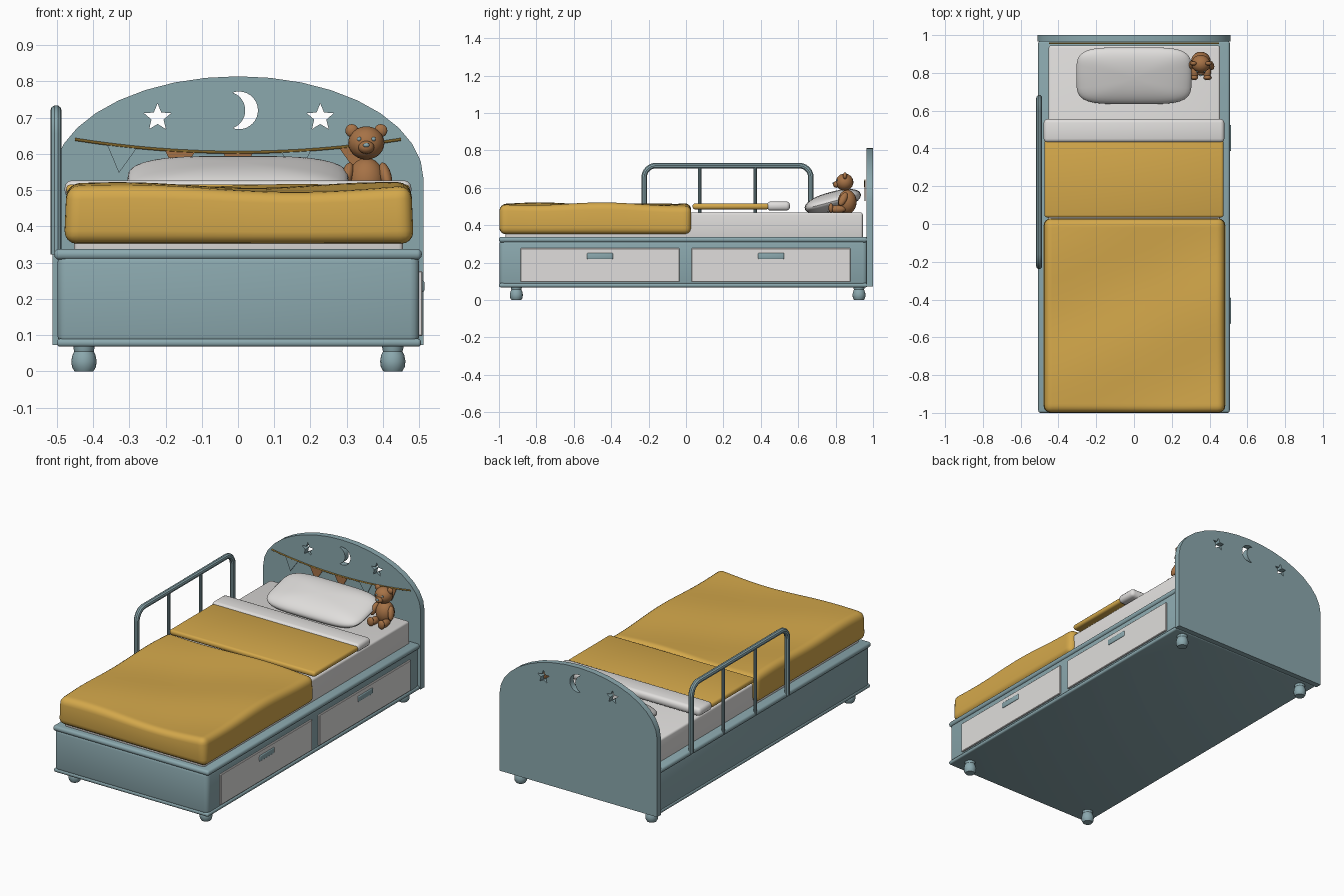
import bpy, bmesh, math
from mathutils import Matrix, Vector

if "Cube" in bpy.data.objects:
    bpy.data.objects.remove(bpy.data.objects["Cube"])

def material(name, rgb):
    m = bpy.data.materials.new(name)
    m.diffuse_color = (*rgb, 1)
    m.use_nodes = True
    m.node_tree.nodes["Principled BSDF"].inputs["Base Color"].default_value = m.diffuse_color
    return m

TEAL = material("dusty teal", (0.258, 0.392, 0.423))
WHITE = material("warm white", (0.745, 0.73, 0.716))
GOLD = material("mustard", (0.658, 0.392, 0.07))
BROWN = material("teddy brown", (0.381, 0.168, 0.061))

def finish(obj, mat, angle=35):
    obj.data.materials.clear()
    obj.data.materials.append(mat)
    bpy.ops.object.select_all(action='DESELECT')
    obj.select_set(True)
    bpy.context.view_layer.objects.active = obj
    if obj.type == 'CURVE':
        bpy.ops.object.convert(target='MESH')
        obj = bpy.context.object
    bpy.ops.object.shade_smooth_by_angle(angle=math.radians(angle))
    return obj

def from_bmesh(name, bm, mat):
    me = bpy.data.meshes.new(name)
    bm.to_mesh(me)
    bm.free()
    obj = bpy.data.objects.new(name, me)
    bpy.context.collection.objects.link(obj)
    return finish(obj, mat)

def box_bmesh(lo, hi, bevel=0.0, segments=3):
    bm = bmesh.new()
    bmesh.ops.create_cube(bm, size=1)
    for v in bm.verts:
        v.co = Vector((lo[i] + (hi[i] - lo[i]) * (v.co[i] + 0.5) for i in range(3)))
    if bevel:
        bmesh.ops.bevel(bm, geom=bm.edges[:], offset=bevel, segments=segments,
                        profile=0.5, affect='EDGES')
    return bm

def box(name, lo, hi, mat, bevel=0.0, segments=3):
    return from_bmesh(name, box_bmesh(lo, hi, bevel, segments), mat)

def ellipsoid(name, loc, size, mat, tilt=0, turn=0):
    bm = bmesh.new()
    bmesh.ops.create_uvsphere(bm, u_segments=20, v_segments=12, radius=1)
    bm.transform(Matrix.Translation(loc) @ Matrix.Rotation(math.radians(turn), 4, 'Y')
                 @ Matrix.Rotation(math.radians(tilt), 4, 'X') @ Matrix.Diagonal((*size, 1)))
    return from_bmesh(name, bm, mat)

def tube(name, points, radius, mat):
    cu = bpy.data.curves.new(name, 'CURVE')
    cu.dimensions = '3D'
    cu.bevel_depth, cu.bevel_resolution, cu.use_fill_caps = radius, 3, True
    sp = cu.splines.new('POLY')
    sp.points.add(len(points) - 1)
    for p, co in zip(sp.points, points):
        p.co = (*co, 1)
    obj = bpy.data.objects.new(name, cu)
    bpy.context.collection.objects.link(obj)
    return finish(obj, mat)

def plate(name, outlines, y, half, mat):
    """Upright plate from x-z outlines; inner outlines become holes."""
    cu = bpy.data.curves.new(name, 'CURVE')
    cu.dimensions, cu.fill_mode, cu.extrude = '2D', 'BOTH', half
    for pts in outlines:
        sp = cu.splines.new('POLY')
        sp.points.add(len(pts) - 1)
        for p, (x, z) in zip(sp.points, pts):
            p.co = (x, z, 0, 1)
        sp.use_cyclic_u = True
    obj = bpy.data.objects.new(name, cu)
    obj.location.y = y
    obj.rotation_euler.x = math.pi / 2
    bpy.context.collection.objects.link(obj)
    return finish(obj, mat, 25)

def arc(cx, cz, rx, rz, a0, a1, n):
    angles = [math.radians(a0 + (a1 - a0) * i / n) for i in range(n + 1)]
    return [(cx + rx * math.cos(a), cz + rz * math.sin(a)) for a in angles]

# Bed base with top and bottom rims
box("base", (-0.498, -0.998, 0.072), (0.5, 0.97, 0.325), TEAL, 0.025)
box("top_rim", (-0.507, -1.0, 0.308), (0.507, 0.97, 0.338), TEAL, 0.013)
box("bottom_rim", (-0.5, -1.0, 0.068), (0.505, 0.97, 0.09), TEAL, 0.009)

# Drawers with handles, on the right side
for i, (y0, y1) in enumerate(((-0.885, -0.035), (0.03, 0.88))):
    box(f"drawer_{i}", (0.48, y0, 0.097), (0.509, y1, 0.277), WHITE, 0.003, 1)
    yc = (y0 + y1) / 2
    box(f"drawer_handle_{i}", (0.5, yc - 0.07, 0.218), (0.514, yc + 0.07, 0.252), TEAL, 0.006)

# Turned feet
for x in (-0.425, 0.427):
    for y in (-0.907, 0.925):
        bm = bmesh.new()
        rings = []
        for r, z in ((0.026, 0), (0.033, 0.012), (0.035, 0.028), (0.032, 0.044),
                     (0.027, 0.055), (0.029, 0.064), (0.031, 0.08)):
            rings.append([bm.verts.new((x + r * math.cos(a), y + r * math.sin(a), z))
                          for a in (k * math.tau / 16 for k in range(16))])
        for a, b in zip(rings, rings[1:]):
            for k in range(16):
                bm.faces.new((a[k], a[(k + 1) % 16], b[(k + 1) % 16], b[k]))
        bm.faces.new(rings[0][::-1])
        bm.faces.new(rings[-1])
        from_bmesh("foot", bm, TEAL)

# Arched headboard with star and moon cut-outs
arch = [(-0.512, 0.072), (0.512, 0.072)] + arc(0, 0.53, 0.512, 0.284, 0, 180, 18)
def star(cx, cz, r):
    return [(cx + q * math.sin(a), cz + q * math.cos(a)) for q, a in
            ((r if k % 2 == 0 else r * 0.45, k * math.pi / 5) for k in range(10))]
moon = arc(0.003, 0.72, 0.052, 0.052, -110, 110, 20) + arc(-0.032, 0.72, 0.052, 0.052, 70, -70, 14)
plate("headboard", [arch, star(-0.222, 0.7, 0.039), star(0.227, 0.7, 0.039), moon], 0.9825, 0.0175, TEAL)

# Bunting: sagging string with pennants
def sag(x):
    return 0.604 + 0.036 * (x / 0.45) ** 2
tube("bunting_string", [(x, 0.957, sag(x)) for x in (0.45 * k / 8 for k in range(-8, 9))], 0.004, GOLD)
for i, mat in enumerate((TEAL, BROWN, BROWN, TEAL, BROWN)):
    x = -0.32 + 0.16 * i
    slope = 0.072 * x / 0.45 ** 2
    plate(f"pennant_{i}", [[(x - 0.042, sag(x - 0.042)), (x + 0.042, sag(x + 0.042)),
                            (x + 0.075 * slope, sag(x) - 0.075)]], 0.957, 0.002, mat)

# Mattress
box("mattress", (-0.452, -0.965, 0.325), (0.455, 0.945, 0.468), WHITE, 0.012)

# Duvet with gentle waves
bm = box_bmesh((-0.48, -0.998, 0.352), (0.485, 0.028, 0.508), 0.035, 4)
for axis, lo, hi in ((0, -0.44, 0.44), (1, -0.95, -0.02)):
    for k in range(18):
        n, p = Vector((0, 0, 0)), Vector((0, 0, 0))
        n[axis], p[axis] = 1, lo + (hi - lo) * k / 17
        bmesh.ops.bisect_plane(bm, geom=bm.verts[:] + bm.edges[:] + bm.faces[:], plane_co=p, plane_no=n)
for v in bm.verts:
    x, y, z = v.co
    w = (z - 0.352) / 0.156
    v.co.z += w * (0.008 * math.sin(7 * x + 3 * y) + 0.006 * math.sin(9 * y - 4 * x + 1))
    v.co.x *= 1 - 0.015 * w
from_bmesh("duvet", bm, GOLD)

# Folded blanket and turned-back sheet
box("blanket_fold", (-0.474, 0.035, 0.485), (0.474, 0.445, 0.516), GOLD, 0.013)
box("sheet_fold", (-0.478, 0.432, 0.478), (0.478, 0.556, 0.527), WHITE, 0.02)

# Pillow: a squared, puffed cushion leaning on the headboard
bm = bmesh.new()
bmesh.ops.create_uvsphere(bm, u_segments=40, v_segments=20, radius=1)
def squash(t, e):
    return math.copysign(abs(t) ** e, t)
for v in bm.verts:
    x, y, z = v.co
    r = max(math.hypot(x, y), 1e-6)
    cx, cy = squash(x / r, 0.45), squash(y / r, 0.45)
    v.co = (0.305 * cx * r ** 0.8, 0.155 * cy * r ** 0.8, 0.052 * z)
bm.transform(Matrix.Translation((0, 0.785, 0.527)) @ Matrix.Rotation(math.radians(15), 4, 'X'))
from_bmesh("pillow", bm, WHITE)

# Guard rail on the left side
corners = arc(-0.16, 0.655, 0.064, 0.064, 180, 90, 6) + arc(0.604, 0.655, 0.064, 0.064, 90, 0, 6)
path = [(-0.224, 0.322)] + corners + [(0.668, 0.322)]
tube("guard_rail", [(-0.502, y, z) for y, z in path], 0.0155, TEAL)
for y in (0.073, 0.37):
    tube("guard_rail_bar", [(-0.502, y, 0.322), (-0.502, y, 0.72)], 0.009, TEAL)

# Teddy bear
bx = 0.354
ellipsoid("bear_body", (bx, 0.862, 0.525), (0.052, 0.05, 0.064), BROWN)
ellipsoid("bear_head", (bx, 0.848, 0.63), (0.05, 0.047, 0.046), BROWN)
ellipsoid("bear_snout", (bx, 0.806, 0.618), (0.022, 0.02, 0.018), BROWN)
ellipsoid("bear_nose", (bx, 0.788, 0.624), (0.009, 0.006, 0.006), TEAL)
for s in (-1, 1):
    ellipsoid("bear_ear", (bx + s * 0.04, 0.85, 0.664), (0.018, 0.011, 0.018), BROWN)
    ellipsoid("bear_eye", (bx + s * 0.02, 0.807, 0.641), (0.006, 0.005, 0.006), TEAL)
    ellipsoid("bear_arm", (bx + s * 0.053, 0.84, 0.54), (0.016, 0.02, 0.04), BROWN, -25, -s * 15)
    ellipsoid("bear_leg", (bx + s * 0.033, 0.81, 0.486), (0.021, 0.045, 0.021), BROWN)
    ellipsoid("bear_foot", (bx + s * 0.035, 0.775, 0.492), (0.021, 0.013, 0.026), BROWN)
